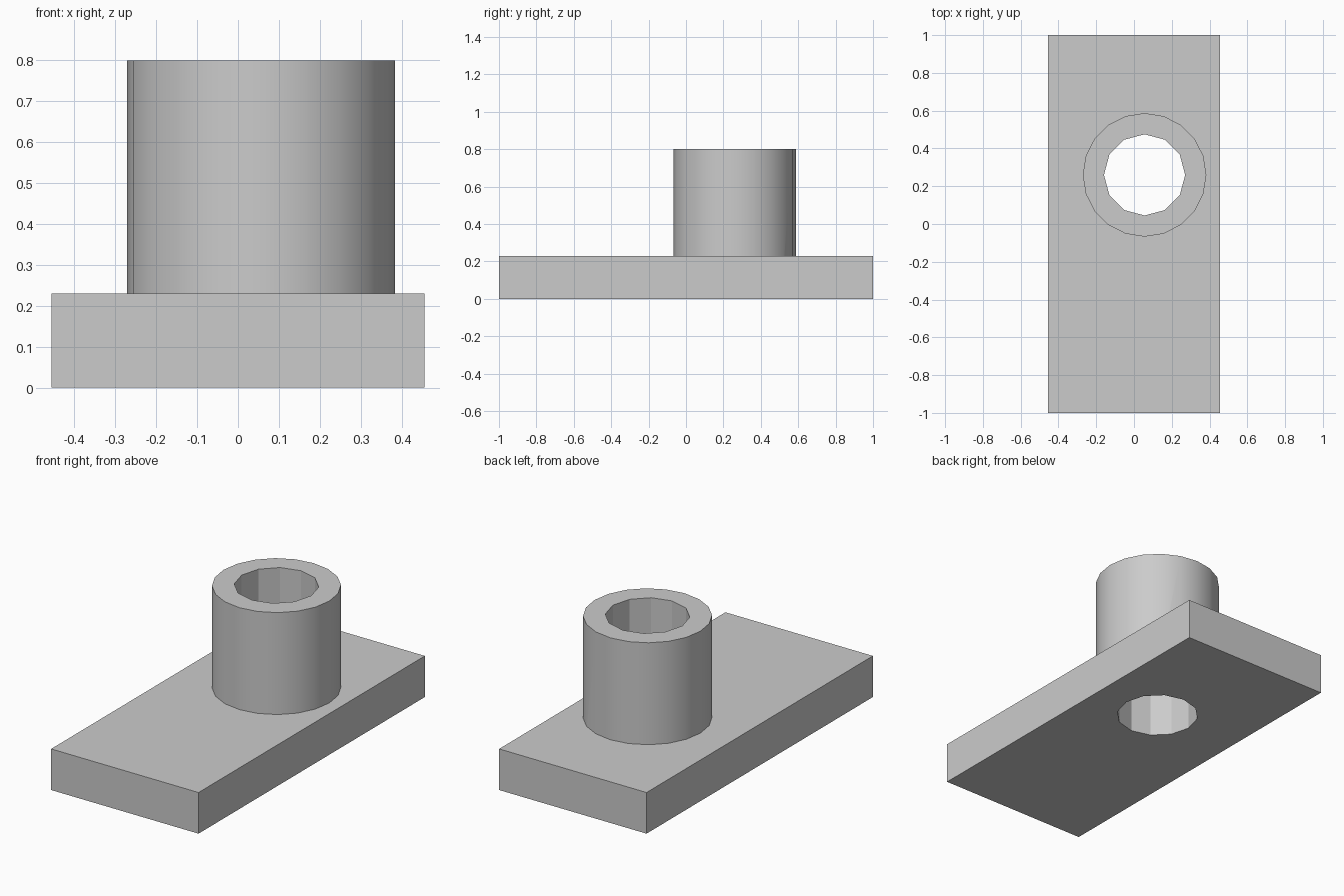
import bpy

old = bpy.data.objects.get("Cube")
if old:
    bpy.data.objects.remove(old, do_unlink=True)

PLATE_TOP, BOSS_TOP = 0.23, 0.80
BOSS_X, BOSS_Y = 0.056, 0.26

grey = bpy.data.materials.new("plain_grey")
grey.use_nodes = True
colour = (0.6, 0.6, 0.6, 1)
grey.diffuse_color = colour
grey.node_tree.nodes["Principled BSDF"].inputs["Base Color"].default_value = colour


def cylinder(name, sides, radius, bottom, top):
    """Upright cylinder on the boss axis."""
    bpy.ops.mesh.primitive_cylinder_add(
        vertices=sides, radius=radius, depth=top - bottom,
        location=(BOSS_X, BOSS_Y, (bottom + top) / 2))
    obj = bpy.context.object
    obj.name = name
    obj.data.materials.append(grey)
    return obj


def combine(target, tool, operation):
    """Apply a boolean and drop the tool object."""
    mod = target.modifiers.new(operation.lower(), "BOOLEAN")
    mod.operation, mod.object, mod.solver = operation, tool, "EXACT"
    bpy.context.view_layer.objects.active = target
    bpy.ops.object.modifier_apply(modifier=mod.name)
    bpy.data.objects.remove(tool, do_unlink=True)


# Flat rectangular base
bpy.ops.mesh.primitive_cube_add(size=1, location=(0, 0, PLATE_TOP / 2))
base = bpy.context.object
base.name = "base_plate_with_boss"
base.scale = (0.912, 2, PLATE_TOP)
bpy.ops.object.transform_apply(location=True, rotation=False, scale=True)
base.data.materials.append(grey)

# Round boss fused to the base, then a bore through both
combine(base, cylinder("boss", 20, 0.327, PLATE_TOP / 2, BOSS_TOP), "UNION")
combine(base, cylinder("bore", 12, 0.215, -0.1, BOSS_TOP + 0.1), "DIFFERENCE")

# Smooth outer wall, faceted bore
bpy.ops.object.select_all(action="DESELECT")
base.select_set(True)
bpy.context.view_layer.objects.active = base
bpy.ops.object.shade_smooth_by_angle(angle=0.43)
